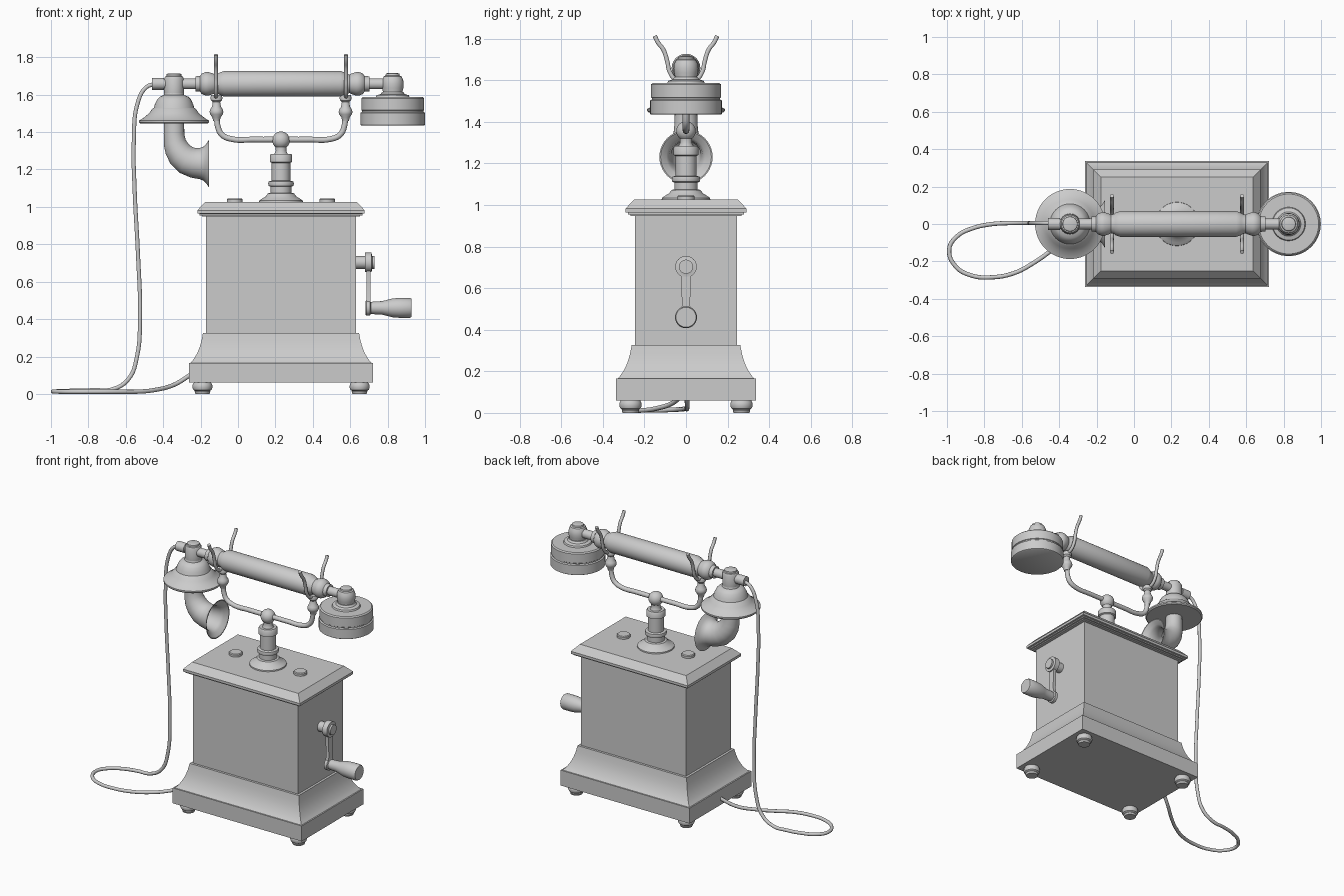
import bpy, bmesh, math
from mathutils import Vector, Matrix

CX = 0.23   # centre of the cabinet along x


def make_object(name, bm):
    bmesh.ops.recalc_face_normals(bm, faces=bm.faces)
    me = bpy.data.meshes.new(name)
    bm.to_mesh(me)
    bm.free()
    ob = bpy.data.objects.new(name, me)
    bpy.context.collection.objects.link(ob)
    return ob


def skin(name, rings):
    """Bridge a list of equal-length point rings and cap both ends."""
    bm = bmesh.new()
    loops = [[bm.verts.new(p) for p in ring] for ring in rings]
    n = len(loops[0])
    for a, b in zip(loops, loops[1:]):
        for i in range(n):
            j = (i + 1) % n
            bm.faces.new((a[i], a[j], b[j], b[i]))
    bm.faces.new(loops[0])
    bm.faces.new(loops[-1])
    return make_object(name, bm)


def lathe(name, profile, origin=(0, 0, 0), axis='Z', n=40):
    """Revolve (radius, height) pairs around a z or x axis."""
    rot = Matrix.Rotation(math.pi / 2, 3, 'Y') if axis == 'X' else Matrix.Identity(3)
    rings = [[rot @ Vector((r * math.cos(t), r * math.sin(t), h)) + Vector(origin)
              for t in (2 * math.pi * i / n for i in range(n))] for r, h in profile]
    return skin(name, rings)


def rect_stack(name, profile, hx=0.401, hy=0.245):
    """Stack rectangles from (outset, z) pairs around the cabinet centre."""
    return skin(name, [[(CX + sx * (hx + o), sy * (hy + o), z)
                        for sx, sy in ((-1, -1), (1, -1), (1, 1), (-1, 1))]
                       for o, z in profile])


def tube(name, pts, r, res=8):
    cu = bpy.data.curves.new(name, 'CURVE')
    cu.dimensions = '3D'
    cu.bevel_depth = r
    cu.bevel_resolution = 3
    cu.resolution_u = res
    cu.use_fill_caps = True
    sp = cu.splines.new('BEZIER')
    sp.bezier_points.add(len(pts) - 1)
    for bp, p in zip(sp.bezier_points, pts):
        bp.co = p
        bp.handle_left_type = bp.handle_right_type = 'AUTO'
    ob = bpy.data.objects.new(name, cu)
    bpy.context.collection.objects.link(ob)
    return ob


# cabinet: plinth, concave flare, box and lid
rect_stack("plinth", [(.092, .06), (.092, .166)])
rect_stack("base_flare", [(.083, .166), (.072, .178), (.06, .195), (.046, .22),
                          (.034, .25), (.024, .285), (.016, .327)])
rect_stack("cabinet_body", [(0, .32), (0, .96)])
rect_stack("cabinet_lid", [(.022, .948), (.022, .955), (.034, .955), (.034, .963),
                           (.046, .965), (.046, .982), (.005, 1.026)])

# feet
for sx in (-1, 1):
    for sy in (-1, 1):
        lathe("foot", [(.038, 0), (.042, .012), (.04, .016), (.049, .022), (.054, .035),
                       (.052, .05), (.045, .062)], (CX + sx * .42, sy * .267, 0), n=28)

# buttons on the lid
for sx in (-1, 1):
    lathe("lid_button", [(.042, 1.02), (.042, 1.04), (.037, 1.045)], (CX + sx * .247, 0, 0), n=28)

# central column with ball top
ball = [(.047 * math.cos(a), 1.356 + .047 * math.sin(a))
        for a in (math.radians(-50 + 14 * i) for i in range(11))]
lathe("column", [(.118, 1.02), (.116, 1.034), (.1, 1.045), (.082, 1.056), (.07, 1.072), (.056, 1.075),
                 (.056, 1.108), (.066, 1.112), (.069, 1.124), (.066, 1.136), (.05, 1.14),
                 (.05, 1.235), (.06, 1.24), (.06, 1.275), (.054, 1.284), (.036, 1.284),
                 (.028, 1.3)] + ball + [(.002, 1.403)], (CX, 0, 0))

# cradle bar and its two forks
tube("cradle_bar", [(CX + x, 0, z) for x, z in
                    ((-.342, 1.5), (-.338, 1.43), (-.315, 1.385), (-.26, 1.362), (-.15, 1.36), (0, 1.36),
                     (.15, 1.36), (.26, 1.362), (.315, 1.385), (.338, 1.43), (.342, 1.5))], .016)
half = [(0, 1.588), (.045, 1.598), (.078, 1.64), (.09, 1.69), (.108, 1.745), (.137, 1.785), (.15, 1.813)]
fork = [(-y, z) for y, z in half[:0:-1]] + half
for sx in (-1, 1):
    x = CX + sx * .345
    lathe("cradle_bead", [(.018, 1.46), (.022, 1.478), (.034, 1.495), (.037, 1.508), (.033, 1.522),
                          (.024, 1.535), (.02, 1.56), (.03, 1.57), (.032, 1.585), (.028, 1.597)],
          (x, 0, 0), n=28)
    tube("cradle_fork", [(x + sx * .003, y, z) for y, z in fork], .011)

# handset grip (half profile mirrored) and the left cable socket
grip = [(.029, -.6), (.029, -.465), (.04, -.465), (.042, -.44), (.055, -.43), (.063, -.41), (.063, -.395),
        (.055, -.37), (.05, -.36), (.053, -.345), (.06, -.335), (.069, -.31)]
lathe("handset_grip", grip + [(r, -h) for r, h in reversed(grip)], (.237, 0, 1.658), 'X')
lathe("cable_socket", [(.032, -.46), (.032, -.395), (.027, -.395), (.027, -.34)], (0, 0, 1.658), 'X', 28)

# earpiece and its elbow
lathe("earpiece", [(.166, 1.434), (.172, 1.438), (.172, 1.503), (.164, 1.508), (.164, 1.514),
                   (.168, 1.517), (.168, 1.58), (.16, 1.587), (.09, 1.587), (.086, 1.597),
                   (.065, 1.603), (.056, 1.615)], (.827, 0, 0), n=56)
elbow = [(.05, 1.59), (.052, 1.615), (.057, 1.635), (.059, 1.658), (.056, 1.68), (.047, 1.698),
         (.038, 1.702), (.036, 1.712), (.025, 1.716)]
lathe("earpiece_elbow", elbow, (.827, 0, 0))

# mouthpiece bell and its elbow
lathe("mouthpiece_bell", [(.17, 1.445), (.18, 1.445), (.187, 1.452), (.187, 1.462), (.175, 1.468),
                          (.155, 1.482), (.132, 1.502), (.118, 1.523), (.108, 1.53), (.102, 1.55),
                          (.09, 1.575), (.075, 1.59), (.055, 1.597), (.052, 1.61)], (-.342, 0, 0), n=56)
lathe("mouthpiece_elbow", [(.05, 1.59), (.053, 1.61), (.053, 1.685), (.047, 1.697), (.04, 1.7),
                           (.039, 1.71), (.03, 1.714)], (-.342, 0, 0))

# speaking horn: rings of (x, z, direction in degrees, radius), outside then back inside
path = [(-.342, 1.46, -90, .054), (-.342, 1.39, -90, .055), (-.338, 1.345, -76, .06),
        (-.328, 1.313, -62, .066), (-.309, 1.28, -46, .072), (-.278, 1.251, -27, .077),
        (-.24, 1.236, -9, .08), (-.205, 1.231, 0, .083), (-.185, 1.231, 0, .091),
        (-.17, 1.231, 0, .105), (-.155, 1.231, 0, .128), (-.155, 1.231, 0, .122),
        (-.175, 1.231, 0, .094), (-.19, 1.231, 0, .082), (-.24, 1.236, -9, .072),
        (-.278, 1.251, -27, .068), (-.309, 1.28, -46, .062)]
rings = []
for x, z, d, r in path:
    d = math.radians(d)
    side = Vector((-math.sin(d), 0, math.cos(d)))
    rings.append([Vector((x, 0, z)) + r * (math.cos(t) * side + math.sin(t) * Vector((0, 1, 0)))
                  for t in (2 * math.pi * i / 40 for i in range(40))])
skin("speaking_horn", rings)

# crank: hub, tapered arm, handle
lathe("crank_hub", [(.034, .62), (.034, .68), (.052, .68), (.052, .715), (.046, .715),
                    (.034, .718), (.034, .73)], (0, 0, .703), 'X', 32)
skin("crank_arm", [[(x, s * w, z) for x, s in ((.686, -1), (.708, -1), (.708, 1), (.686, 1))]
                   for w, z in ((.03, .7), (.024, .65), (.019, .52), (.026, .48), (.03, .45))])
lathe("crank_handle", [(.036, .682), (.041, .686), (.041, .706), (.032, .71), (.034, .73), (.036, .77),
                       (.042, .795), (.05, .825), (.053, .86), (.053, .918), (.048, .928)],
      (0, 0, .46), 'X', 32)

# cord from the handset, looping on the table, into the base
tube("cord", [(-.44, .005, 1.658), (-.49, .005, 1.64), (-.535, .005, 1.56), (-.557, .005, 1.35),
              (-.553, .005, 1.1), (-.535, .005, .75), (-.524, .005, .42), (-.54, .005, .2),
              (-.585, .005, .08), (-.67, .005, .025), (-.77, -.002, .02), (-.86, -.022, .018),
              (-.945, -.065, .015), (-.988, -.135, .013), (-.955, -.225, .012), (-.87, -.275, .012),
              (-.76, -.285, .012), (-.64, -.262, .012), (-.54, -.21, .012), (-.44, -.14, .022),
              (-.34, -.06, .05), (-.25, -.005, .105)], .0115, 6)

# smooth shading with sharp edges kept
bpy.ops.object.select_all(action='DESELECT')
for ob in bpy.context.scene.objects:
    if ob.type == 'MESH':
        ob.select_set(True)
        bpy.context.view_layer.objects.active = ob
bpy.ops.object.shade_smooth_by_angle(angle=math.radians(35))
